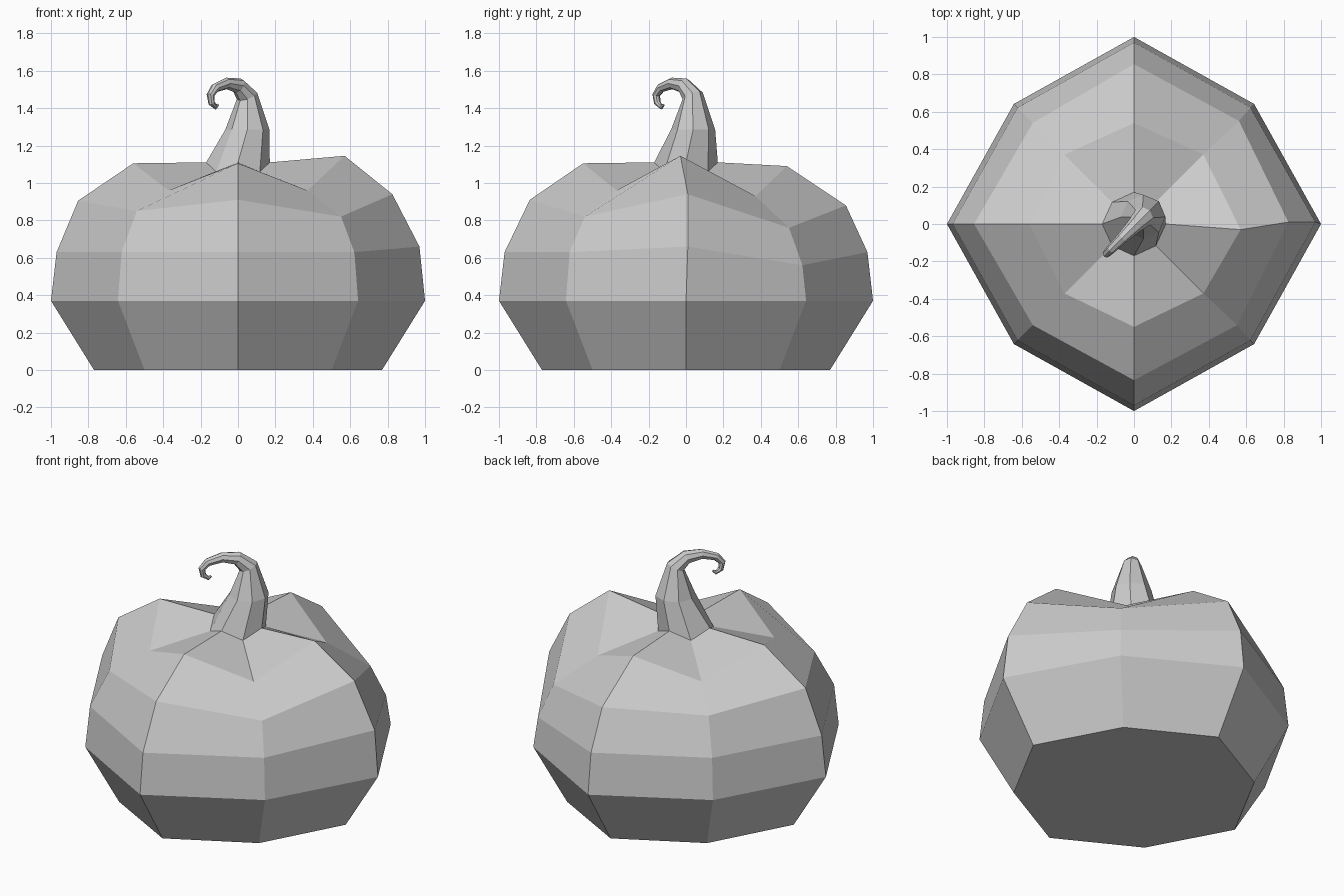
import bpy, bmesh
from math import sin, cos, pi, sqrt
from mathutils import Vector

if "Cube" in bpy.data.objects:
    bpy.data.objects.remove(bpy.data.objects["Cube"])


def skin(name, rings):
    """Bridge a list of 8-point rings and close both ends."""
    bm = bmesh.new()
    loops = [[bm.verts.new(p) for p in ring] for ring in rings]
    for a, b in zip(loops, loops[1:]):
        for i in range(8):
            j = (i + 1) % 8
            bm.faces.new((a[i], a[j], b[j], b[i]))
    bm.faces.new(loops[0][::-1])
    bm.faces.new(loops[-1])
    bmesh.ops.recalc_face_normals(bm, faces=bm.faces)
    mesh = bpy.data.meshes.new(name)
    bm.to_mesh(mesh)
    bm.free()
    obj = bpy.data.objects.new(name, mesh)
    bpy.context.collection.objects.link(obj)
    return obj


# Pumpkin body: ridge and valley profiles (radius, height) alternate round the axis
ridge = [(.77, 0), (1, .37), (.97, .63), (.855, .905), (.56, 1.105), (.17, 1.11)]
valley = [(.707, 0), (.908, .37), (.88, .63), (.765, .85), (.525, .96), (.165, 1.06)]
# Hand-made unevenness: (spoke, level) -> offset; spoke 0 is +x, 2 is +y
nudge = {
    (0, 2): (0, .01, .03), (0, 3): (-.03, .01, .035), (0, 4): (.01, -.03, .04),
    (1, 2): (0, 0, -.07), (1, 3): (.02, .01, -.09), (1, 4): (0, 0, -.03),
    (2, 3): (0, 0, -.025), (2, 4): (0, -.02, -.015),
    (6, 3): (0, .02, .005), (6, 4): (0, .01, 0), (7, 3): (.01, 0, -.03),
}
rings = []
for level in range(6):
    ring = []
    for i in range(8):
        r, z = (valley if i % 2 else ridge)[level]
        p = Vector((r * cos(i * pi / 4), r * sin(i * pi / 4), z))
        ring.append(p + Vector(nudge.get((i, level), (0, 0, 0))))
    rings.append(ring)
skin("pumpkin_body", rings)

# Stem: tapering tube curling in the diagonal plane; path is (x, height, radius)
path = [(.05, 1.285, .118), (.048, 1.465, .057), (.002, 1.52, .042),
        (-.062, 1.532, .031), (-.122, 1.508, .025), (-.147, 1.47, .021),
        (-.141, 1.427, .018), (-.12, 1.406, .013), (-.108, 1.418, .007)]
diagonal = Vector((1, 1, 0)) / sqrt(2)
side = Vector((-1, 1, 0)) / sqrt(2)
centres = [Vector((x, x - .012, z)) for x, z, r in path]
# The foot of the stem sits exactly on the body's inner ring
stem_rings = [rings[-1][1:] + rings[-1][:1]]
for k, (x, z, r) in enumerate(path):
    before = centres[k - 1] if k else Vector((0, 0, 1.08))
    after = centres[min(k + 1, len(path) - 1)]
    along = (after - centres[k]).normalized() + (centres[k] - before).normalized()
    out = side.cross(along).normalized()
    if k == 0:
        out = diagonal
    stem_rings.append([centres[k] + r * (out * cos(i * pi / 4) + side * sin(i * pi / 4))
                       for i in range(8)])
skin("curled_stem", stem_rings)
